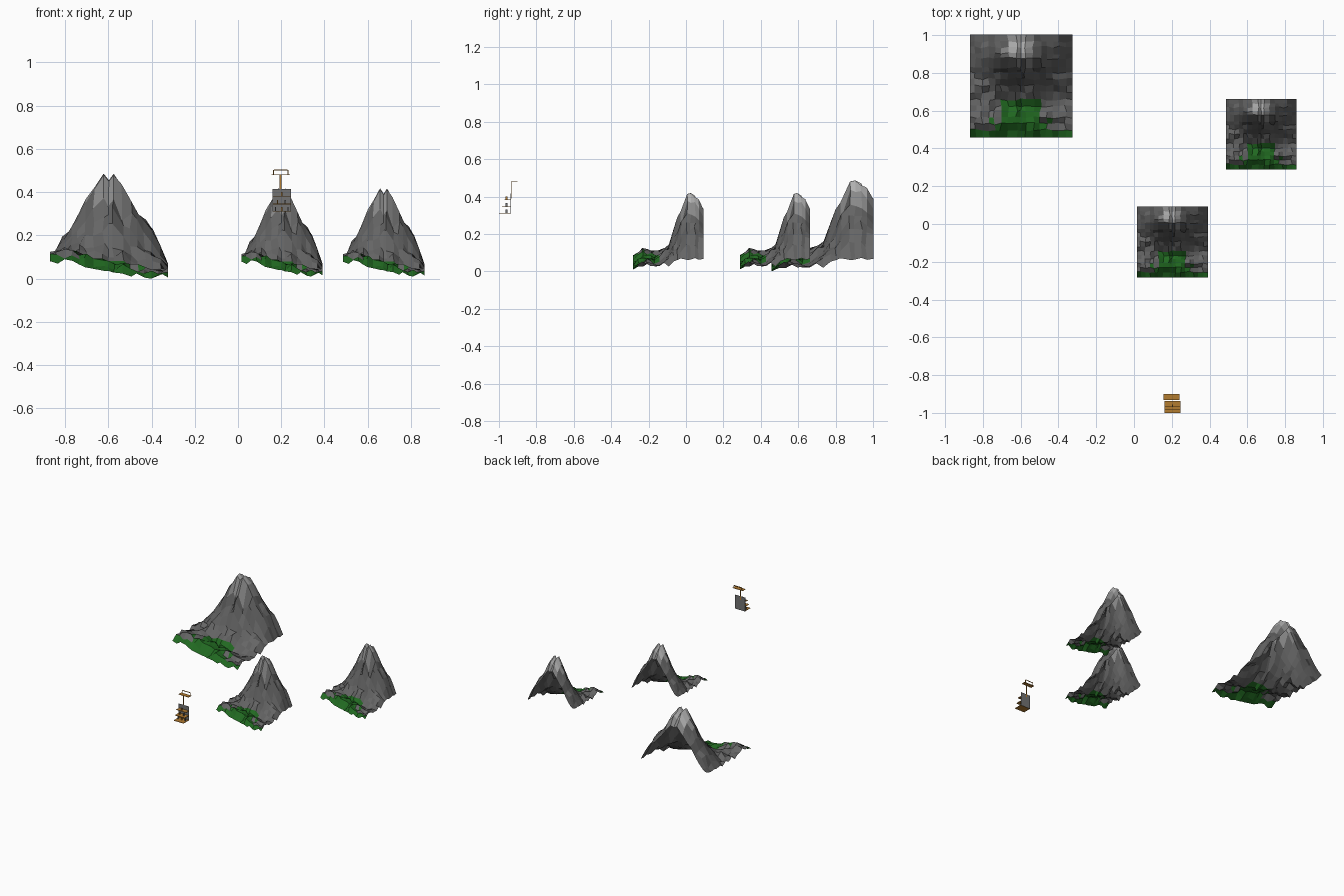
import bpy, bmesh, random
from mathutils import Vector, noise

if "Cube" in bpy.data.objects:
    bpy.data.objects.remove(bpy.data.objects["Cube"])


def material(name, rgb):
    m = bpy.data.materials.new(name)
    m.diffuse_color = (*rgb, 1)
    m.use_nodes = True
    m.node_tree.nodes["Principled BSDF"].inputs["Base Color"].default_value = m.diffuse_color
    return m


ROCK = material("rock", (0.13, 0.13, 0.13))
DARK_ROCK = material("dark_rock", (0.115, 0.115, 0.115))
PALE_ROCK = material("pale_rock", (0.26, 0.26, 0.26))
SNOW = material("snow", (0.45, 0.45, 0.45))
GRASS = material("grass", (0.015, 0.14, 0.015))
WOOD = material("wood", (0.45, 0.2, 0.03))
PANEL = material("panel", (0.17, 0.17, 0.17))


def lerp_table(table, t):
    for (a, fa), (b, fb) in zip(table, table[1:]):
        if t <= b:
            return fa + (fb - fa) * (t - a) / (b - a)
    return table[-1][1]


# ridge silhouette across the width, slope profile front to back, front hem
RIDGE = [(0, .09), (.06, .13), (.12, .20), (.2, .24), (.27, .335), (.33, .375), (.39, .42),
         (.455, .485), (.5, .455), (.54, .485), (.6, .445), (.64, .40), (.72, .335),
         (.78, .285), (.86, .24), (.93, .16), (1, .07)]
SLOPE = [(0, 0), (.38, .03), (.46, .13), (.52, .27), (.58, .42), (.64, .58), (.70, .77),
         (.77, .99), (.82, 1), (.87, .98), (.93, .89), (1, .78)]
HEM = [(0, .07), (.2, .085), (.4, .045), (.6, .03), (.85, .005), (1, .02)]
BUMP = [(0, 0), (.12, .045), (.22, .05), (.3, .015), (.42, .035), (.55, .02), (1, .03)]


def height(u, v):
    base = lerp_table(HEM, u) + lerp_table(BUMP, v) * (1 - .45 * u)
    rough = noise.noise(Vector((u * 9, v * 9, 3.1)))
    s = lerp_table(SLOPE, min(1, max(0, v + .05 * rough * (v < .75))))
    h = base + max(0, lerp_table(RIDGE, u) - base) * s
    if 0 < v:
        h += .022 * rough * (1 - .8 * s)
    return max(h, 0)


def mountain(name, x, y, width, tall, lift, n=16):
    rng = random.Random(4)
    cuts = [[0] + [(i + rng.uniform(-.2, .2)) / n for i in range(1, n)] + [1] for _ in range(2)]
    cuts[0][7:10] = [.455, .5, .54]      # twin summit columns
    cuts[1][12:15] = [.77, .82, .88]
    bm = bmesh.new()
    grid = []
    for j, v in enumerate(cuts[1]):
        row = []
        for i, u in enumerate(cuts[0]):
            summit = i in (7, 8, 9) and j in (12, 13)
            uu = u + rng.uniform(-.012, .012) * (0 < u < 1 and not summit)
            vv = v + rng.uniform(-.012, .012) * (0 < v < 1 and not summit)
            z = height(uu, vv) + rng.uniform(-.014, .014) * (not summit)
            row.append(bm.verts.new((x + (uu - .5) * width, y + (vv - .5) * width,
                                     lift + max(z, 0) * tall)))
        grid.append(row)
    for j in range(n):
        for i in range(n):
            f = bm.faces.new((grid[j][i], grid[j][i + 1], grid[j + 1][i + 1], grid[j + 1][i]))
            c = f.calc_center_median()
            u, v = (c.x - x) / width + .5, (c.y - y) / width + .5
            z = (c.z - lift) / tall
            if v < .06 or (v < .38 and .3 < u < .7) or (v < .26 and .2 < u < .88 and rng.random() < .5):
                f.material_index = 4
            elif z > .41:
                f.material_index = 3
            elif z > .36:
                f.material_index = 2
            else:
                f.material_index = rng.choice((0, 0, 1))
    me = bpy.data.meshes.new(name)
    bm.to_mesh(me)
    bm.free()
    for m in (ROCK, DARK_ROCK, PALE_ROCK, SNOW, GRASS):
        me.materials.append(m)
    ob = bpy.data.objects.new(name, me)
    bpy.context.collection.objects.link(ob)


def box(name, x, y, z, mat):
    bpy.ops.mesh.primitive_cube_add(size=1, location=[sum(r) / 2 for r in (x, y, z)])
    ob = bpy.context.object
    ob.name = name
    ob.scale = [r[1] - r[0] for r in (x, y, z)]
    ob.data.materials.append(mat)


# three open-backed mountains
mountain("large_mountain", -.597, .73, .545, 1, 0)
mountain("middle_mountain", .203, -.095, .375, .84, .01)
mountain("right_mountain", .674, .475, .375, .84, .01)

# floating shelf stand: back panel, shelves and contents
box("back_panel", (.16, .245), (-.937, -.936), (.31, .415), PANEL)
for i, (z, front) in enumerate(((.31, -1), (.344, -.985), (.38, -.97))):
    box(f"shelf_{i}", (.162, .245), (front, -.937), (z, z + .003), WOOD)
for i, (x, z) in enumerate(((.17, .313), (.2, .313), (.228, .313), (.18, .347), (.215, .347), (.2, .383))):
    box(f"shelf_item_{i}", (x, x + .006), (-.965, -.955), (z, z + .018), (PANEL, WOOD)[i % 2])

# post and top bracket
box("post", (.192, .202), (-.932, -.931), (.39, .482), WOOD)
box("top_plate", (.155, .24), (-.932, -.9), (.48, .483), WOOD)
box("top_rail", (.167, .23), (-.902, -.9), (.5, .505), WOOD)
for i, x in enumerate((.163, .23)):
    box(f"rail_leg_{i}", (x, x + .004), (-.902, -.9), (.483, .502), WOOD)
